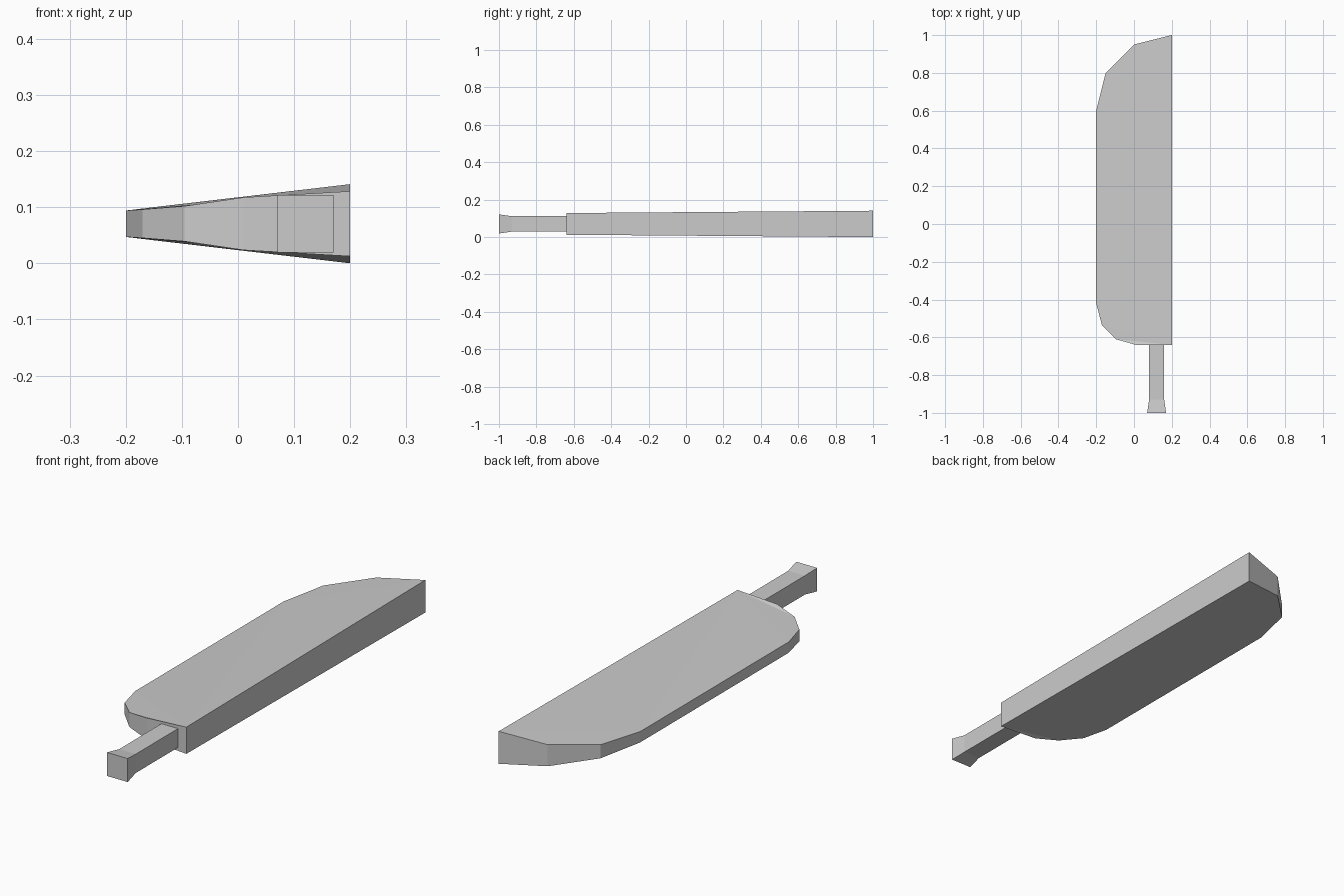
import bpy
import bmesh

cube = bpy.data.objects.get("Cube")
if cube:
    bpy.data.objects.remove(cube, do_unlink=True)

MID_Z = 0.0705

# One plain grey for the whole tool
grey = bpy.data.materials.new("plain_grey")
grey.use_nodes = True
GREY = (0.6, 0.6, 0.6, 1)
grey.diffuse_color = GREY
grey.node_tree.nodes["Principled BSDF"].inputs["Base Color"].default_value = GREY


def finish(name, bm):
    bmesh.ops.recalc_face_normals(bm, faces=bm.faces)
    mesh = bpy.data.meshes.new(name)
    bm.to_mesh(mesh)
    bm.free()
    mesh.materials.append(grey)
    obj = bpy.data.objects.new(name, mesh)
    bpy.context.collection.objects.link(obj)
    return obj


# Blade: outline points (x, y, half thickness), from the heel round the tip
outline = [
    (0.2, -0.64, 0.058), (0.2, 1.0, 0.0705), (0.0, 0.95, 0.047),
    (-0.15, 0.8, 0.0295), (-0.2, 0.6, 0.0235), (-0.2, -0.42, 0.0235),
    (-0.17, -0.535, 0.0255), (-0.095, -0.61, 0.0315), (0.01, -0.64, 0.047),
]
bm = bmesh.new()
count = len(outline)
sides = [[bm.verts.new((x, y, MID_Z + s * h)) for x, y, h in outline]
         for s in (1, -1)]
for ring in sides:
    # Rounded tip is one flat facet, the rest fans out from the heel
    bm.faces.new(ring[1:5])
    bm.faces.new((ring[0], ring[1], ring[4]))
    for i in range(4, count - 1):
        bm.faces.new((ring[0], ring[i], ring[i + 1]))
top, bottom = sides
for i in range(count):
    j = (i + 1) % count
    bm.faces.new((top[i], top[j], bottom[j], bottom[i]))
finish("blade", bm)

# Handle: square sections (y, half width, half height) flaring at the butt
sections = [(-0.63, 0.04, 0.041), (-0.93, 0.04, 0.041), (-1.0, 0.05, 0.051)]
bm = bmesh.new()
rings = [[bm.verts.new((0.12 + sx * w, y, MID_Z + sz * h))
          for sx, sz in ((-1, -1), (1, -1), (1, 1), (-1, 1))]
         for y, w, h in sections]
for a, b in zip(rings, rings[1:]):
    for i in range(4):
        j = (i + 1) % 4
        bm.faces.new((a[i], a[j], b[j], b[i]))
bm.faces.new(rings[0])
bm.faces.new(rings[-1])
finish("handle", bm)
